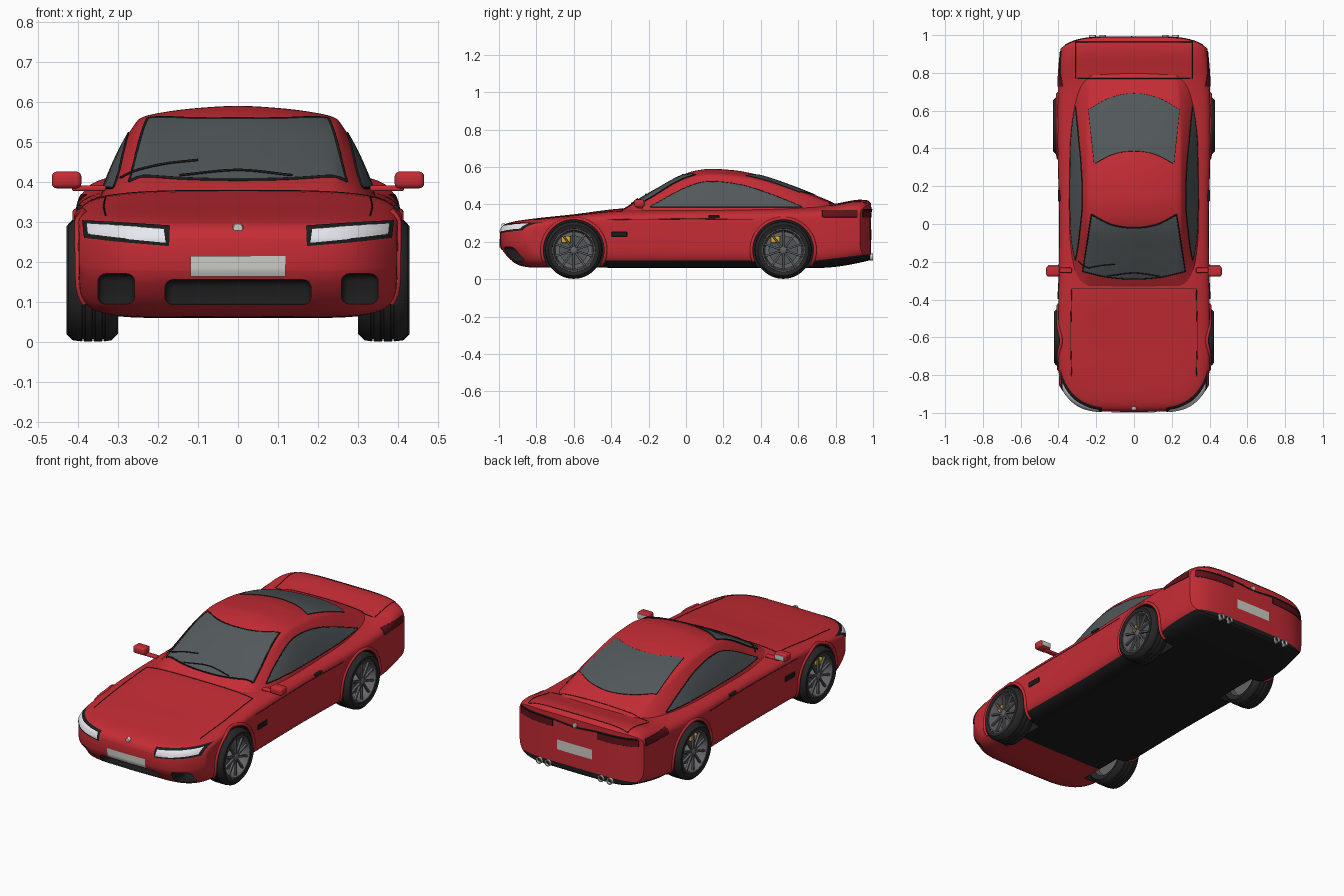
import bpy, bmesh, math
from mathutils import Vector, Matrix
from mathutils.bvhtree import BVHTree

if "Cube" in bpy.data.objects:
    bpy.data.objects.remove(bpy.data.objects["Cube"])

def mat(name, *c):
    m = bpy.data.materials.new(name)
    m.diffuse_color = (*c, 1)
    m.use_nodes = True
    m.node_tree.nodes["Principled BSDF"].inputs["Base Color"].default_value = m.diffuse_color
    return m

RED, BLACK, GLASS = mat("red_paint", .56, .025, .035), mat("black", .012, .012, .013), mat("glass", .085, .1, .105)
TYRE, RIM, LAMP = mat("rubber", .02, .02, .02), mat("rim_grey", .13, .13, .14), mat("lamp", .8, .8, .86)
TAIL, PLATE, YELLOW = mat("tail_red", .12, .006, .01), mat("plate", .6, .6, .57), mat("yellow", .75, .42, .02)

def finish(bm, name, mats, angle=35):
    bmesh.ops.remove_doubles(bm, verts=bm.verts, dist=1e-5)
    bmesh.ops.recalc_face_normals(bm, faces=bm.faces)
    me = bpy.data.meshes.new(name)
    bm.to_mesh(me)
    bm.free()
    ob = bpy.data.objects.new(name, me)
    bpy.context.collection.objects.link(ob)
    for m in mats:
        me.materials.append(m)
    smooth(ob, angle)
    return ob

def smooth(ob, angle=35):
    bpy.ops.object.select_all(action='DESELECT')
    ob.select_set(True)
    bpy.context.view_layer.objects.active = ob
    bpy.ops.object.shade_smooth_by_angle(angle=math.radians(angle))

def to_bm(verts, faces):
    bm = bmesh.new()
    vs = [bm.verts.new(v) for v in verts]
    for f in faces:
        bm.faces.new([vs[i] for i in f])
    return bm

def table(*pts):
    """Monotone smooth interpolation through (y, value) pairs."""
    d = [(b[1] - a[1]) / (b[0] - a[0]) for a, b in zip(pts, pts[1:])]
    m = [d[0]] + [2 * a * b / (a + b) if a * b > 0 else 0 for a, b in zip(d, d[1:])] + [d[-1]]
    def f(y):
        i = max([k for k in range(len(d)) if pts[k][0] <= y] or [0])
        h = pts[i + 1][0] - pts[i][0]
        t = min(max((y - pts[i][0]) / h, 0), 1)
        return ((1 + 2 * t) * (1 - t) ** 2 * pts[i][1] + t * (1 - t) ** 2 * h * m[i]
                + t * t * (3 - 2 * t) * pts[i + 1][1] + t * t * (t - 1) * h * m[i + 1])
    return f

def spline(pts, n):
    """n+1 points on a Catmull-Rom curve."""
    p = [Vector(q) for q in pts]
    p = [2 * p[0] - p[1]] + p + [2 * p[-1] - p[-2]]
    out = []
    for k in range(n + 1):
        s = k / n * (len(pts) - 1)
        i = min(int(s), len(pts) - 2)
        t, (a, b, c, d) = s - i, p[i:i + 4]
        out.append(.5 * (2 * b + (c - a) * t + (2 * a - 5 * b + 4 * c - d) * t * t + (3 * b - a - 3 * c + d) * t ** 3))
    return out

def grid(rows, cols, closed):
    return [(r * cols + c, r * cols + (c + 1) % cols, (r + 1) * cols + (c + 1) % cols, (r + 1) * cols + c)
            for r in range(rows - 1) for c in range(cols if closed else cols - 1)]

# lower body: superellipse sections with bowed nose and tail
width = table((-1, .397), (-.6, .402), (0, .396), (.5, .405), (.8, .402), (1, .388))
top = table((-1, .245), (-.985, .28), (-.96, .297), (-.9, .312), (-.6, .347), (-.3, .38), (.5, .39),
            (.72, .395), (.8, .404), (.93, .425), (.97, .422), (.99, .405))
mid = table((-1, .22), (-.95, .245), (-.8, .27), (-.3, .3), (1, .31))
low = table((-1, .195), (-.985, .155), (-.93, .095), (-.88, .07), (-.82, .062), (.7, .06), (.98, .1), (.99, .108))
power = table((-1, 6), (-.8, 5.5), (-.3, 3.5), (.6, 3.5), (1, 4.5))
N, ROWS = 72, 70
bverts = []
for r in range(ROWS):
    y = -.0025 - .9925 * math.cos(math.pi * r / (ROWS - 1))
    for k in range(N):
        t = 2 * math.pi * k / N
        c, s = math.cos(t), math.sin(t)
        e, zz = (2 / power(y), top(y)) if s >= 0 else (2 / 7, low(y))
        x = math.copysign(abs(c) ** e if abs(c) > 1e-9 else 0, c) * width(y)
        bow = (abs(x) / .4) ** 5
        yy = y + bow * (.15 * max(0, -.55 - y) / .45 - .07 * max(0, y - .6) / .39)
        bverts.append((x, yy, mid(y) + (zz - mid(y)) * abs(s) ** e))
bfaces = grid(ROWS, N, True)
for o in (0, (ROWS - 1) * N):
    bfaces += [(o + k, o + k + 1, o + N - k - 1, o + N - k) for k in range(1, N // 2 - 1)]
    bfaces += [(o, o + 1, o + N - 1), (o + N // 2 - 1, o + N // 2, o + N // 2 + 1)]

# cabin: one section shape scaled along the roof line
roof = table((-.36, .36), (-.29, .405), (-.15, .487), (-.02, .557), (.05, .58), (.13, .59), (.25, .583),
             (.39, .557), (.55, .505), (.69, .45), (.8, .402), (.86, .36))
base = table((-.36, .34), (0, .352), (.4, .352), (.7, .335), (.86, .3))
half = [(1, 0), (.96, .2), (.85, .55), (.74, .81), (.67, .895), (.5, .945), (.28, .98), (0, 1)]
section = spline(half + [(-u, v) for u, v in half[-2::-1]], 56)
cverts = [(p.x * base(y), y, .33 + p.y * (roof(y) - .33))
          for y in (-.36 + 1.22 * i / 60 for i in range(61)) for p in section]
cfaces = grid(61, 57, False)
bvh = BVHTree.FromPolygons(bverts + cverts, bfaces + [tuple(i + len(bverts) for i in f) for f in cfaces])
finish(to_bm(cverts, cfaces), "cabin", [RED])

def cast(a, b, view, off):
    """Project a 2D point from a view on to the car skin."""
    o, d = {"front": ((a, -2, b), (0, 1, 0)), "back": ((a, 2, b), (0, -1, 0)), "top": ((a, b, 2), (0, 0, -1)),
            1: ((2, a, b), (-1, 0, 0)), -1: ((-2, a, b), (1, 0, 0))}[view]
    d = Vector(d)
    p, n = bvh.ray_cast(Vector(o), d)[:2]
    if p is None:
        p, n = bvh.find_nearest(Vector(o) + 1.3 * d)[:2]
    return p + (n if n.dot(d) < 0 else -n) * off

def line(name, pts, view, m=BLACK, r=.002, n=40, off=0):
    cu = bpy.data.curves.new(name, 'CURVE')
    cu.dimensions, cu.bevel_depth, cu.bevel_resolution, cu.use_fill_caps = '3D', r, 2, True
    pts = [cast(p.x, p.y, view, off) for p in spline(pts, n)]
    sp = cu.splines.new('POLY')
    sp.points.add(len(pts) - 1)
    for q, p in zip(sp.points, pts):
        q.co = (*p, 1)
    cu.materials.append(m)
    bpy.context.collection.objects.link(bpy.data.objects.new(name, cu))

def patch(name, upper, lower, view, m, off=.003, frame=0):
    U, L = spline(upper, 32), spline(lower, 32)
    vs = [cast(*a.lerp(b, j / 10), view, off) for j in range(11) for a, b in zip(U, L)]
    finish(to_bm(vs, grid(11, 33, False)), name, [m], 50)
    if frame:
        for nm, e in (("upper", upper), ("lower", lower), ("start", [upper[0], lower[0]]), ("end", [upper[-1], lower[-1]])):
            line(f"{name}_trim_{nm}", e, view, BLACK, frame, 32, .001)

def rect(x0, x1, z0, z1):
    return [(x0, z1), (x1, z1)], [(x0, z0), (x1, z0)]

def box(name, loc, size, m, bevel=.008):
    bm = bmesh.new()
    bmesh.ops.create_cube(bm, size=1, matrix=Matrix.Translation(loc) @ Matrix.Diagonal((*size, 1)))
    bmesh.ops.bevel(bm, geom=bm.edges[:], offset=bevel, segments=4, profile=.5, affect='EDGES')
    return finish(bm, name, m if isinstance(m, list) else [m])

def lathe(name, prof, loc, axis, m, n=48):
    """Revolve (radius, offset) pairs about x or y."""
    vs = []
    for r, a in prof:
        for k in range(n):
            c, s = r * math.cos(2 * math.pi * k / n), r * math.sin(2 * math.pi * k / n)
            vs.append(Vector(loc) + Vector((a, c, s) if axis == 'x' else (c, a, s)))
    return finish(to_bm(vs, grid(len(prof), n, True)), name, m if isinstance(m, list) else [m], 40)

# body with black sills and floor, wheel arches and intakes cut out
bm = to_bm(bverts, bfaces)
for co, no in (((0, 0, .1), (0, 0, 1)), ((0, .7, .1), (0, -.12, 1))):
    bmesh.ops.bisect_plane(bm, geom=bm.verts[:] + bm.edges[:] + bm.faces[:], plane_co=co, plane_no=no)
for f in bm.faces:
    c = f.calc_center_median()
    f.material_index = int(c.y > -.6 and c.z < .1 + .12 * max(0, c.y - .7))
body = finish(bm, "body", [RED, BLACK])
cutters = [box("centre_intake_cutter", (0, -1, .125), (.365, .3, .062), [RED, BLACK], .02)]
for s in (1, -1):
    cutters.append(box("side_intake_cutter", (s * .304, -1, .133), (.092, .34, .076), [RED, BLACK], .02))
    for y in (-.6, .52):
        cutters.append(lathe("arch_cutter", [(0, s * .27), (.163, s * .27), (.163, s * .6), (0, s * .6)],
                             (0, y, .155), 'x', [RED, BLACK], 64))
for c in cutters:
    c.hide_render = True
    for p in c.data.polygons:
        p.material_index = 1
    md = body.modifiers.new("cut", 'BOOLEAN')
    md.operation, md.solver, md.object = 'DIFFERENCE', 'EXACT', c
    bpy.context.view_layer.objects.active = body
    bpy.ops.object.modifier_apply(modifier=md.name)
    bpy.data.objects.remove(c)
smooth(body)

# glass
patch("windscreen", [(-.225, .05), (-.12, -.003), (0, -.02), (.12, -.003), (.225, .05)],
      [(-.27, -.25), (-.14, -.28), (0, -.29), (.14, -.28), (.27, -.25)], "top", GLASS, frame=.004)
patch("rear_window", [(-.21, .32), (-.11, .37), (0, .387), (.11, .37), (.21, .32)],
      [(-.24, .605), (-.13, .665), (0, .69), (.13, .665), (.24, .605)], "top", GLASS, frame=.002)
# wipers
line("wiper_long", [(-.29, .407), (-.25, .425), (-.18, .441), (-.1, .45)], "front", r=.003, off=.006)
line("wiper_short", [(-.145, .412), (0, .425), (.135, .412)], "front", r=.003, off=.006)
# panel seams
line("bonnet_rear_seam", [(-.33, -.34), (.33, -.34)], "top")
line("deck_front_seam", [(-.3, .77), (.3, .77)], "top")
line("deck_rear_seam", [(-.31, .963), (.31, .963)], "top")
line("tail_strip", [(-.36, .372), (-.15, .372), (0, .362), (.15, .372), (.36, .372)], "back", r=.004)
# plates and plain round badges
patch("front_plate", *rect(-.118, .118, .165, .215), "front", PLATE, .004)
patch("rear_plate", *rect(-.11, .11, .21, .265), "back", PLATE, .004)
for nm, v, z, d in (("front_badge", "front", .284, -1), ("rear_badge", "back", .372, 1)):
    lathe(nm, [(0, d * .006), (.011, d * .005), (.014, 0), (.014, -d * .012)], cast(0, z, v, 0), 'y', PLATE, 24)

for s, side in ((1, "right"), (-1, "left")):
    patch(side + "_window", [(-.19, .387), (-.06, .46), (.05, .508), (.15, .521), (.3, .502), (.45, .455), (.62, .387)],
          [(-.19, .385), (.62, .385)], s, GLASS, frame=.003)
    # lamps
    patch(side + "_headlamp_surround", [(s * .17, .29), (s * .28, .297), (s * .388, .303)],
          [(s * .172, .24), (s * .28, .249), (s * .383, .26)], "front", BLACK, .002)
    patch(side + "_headlamp", [(s * .185, .28), (s * .28, .288), (s * .376, .294)],
          [(s * .18, .248), (s * .28, .258), (s * .372, .269)], "front", LAMP, .0045)
    patch(side + "_tail_lamp", *rect(s * .14, s * .365, .332, .367), "back", TAIL, .003, .002)
    patch(side + "_tail_lamp_wrap", *rect(.73, .915, .333, .367), s, TAIL, .003, .002)
    # seams, handle and vent
    line(side + "_bonnet_seam", [(s * .33, -.34), (s * .335, -.6), (s * .33, -.81)], "top")
    line(side + "_deck_seam", [(s * .31, .77), (s * .31, .963)], "top")
    line(side + "_belt_crease", [(-.42, .318), (0, .322), (.36, .32)], s, r=.0015)
    h = cast(.15, .336, s, 0)
    box(side + "_door_handle", h, (.018, .06, .012), BLACK, .004)
    patch(side + "_vent", *rect(-.395, -.315, .228, .252), s, BLACK, .003, .003)
    # mirror
    box(side + "_mirror", (s * .428, -.25, .405), (.074, .056, .042), RED, .013)
    box(side + "_mirror_glass", (s * .428, -.221, .405), (.056, .006, .028), PLATE, .002)
    box(side + "_mirror_arm", (s * .372, -.245, .384), (.085, .028, .014), RED, .005)
    # exhausts
    for i, x in enumerate((.165, .22)):
        lathe(f"{side}_exhaust_{i}", [(.018, .9), (.018, 1), (.013, 1), (.013, .96), (0, .96)],
              (s * x, 0, .118), 'y', PLATE, 24)
    # wheels
    for y, end, w in ((-.6, "front", 0), (.52, "rear", .004)):
        nm, c = f"{side}_{end}", (0, y, .155)
        line(nm + "_arch_lip", [(y + .17 * math.cos(math.radians(a)), .155 + .17 * math.sin(math.radians(a)))
                                for a in range(-28, 209, 12)], s, RED, .009, 60)
        prof = [(.108, .31), (.135, .3), (.15, .315)]
        for g in (.335, .36, .385):
            prof += [(.153, g - .004), (.147, g - .003), (.147, g + .003), (.153, g + .004)]
        prof += [(.15, .41), (.135, .424), (.115, .42), (.108, .405)]
        lathe(nm + "_tyre", [(r, s * (a + w)) for r, a in prof], c, 'x', TYRE, 64)
        lathe(nm + "_rim", [(r, s * (a + w)) for r, a in
                            [(0, .335), (.098, .335), (.103, .41), (.108, .418), (.114, .418), (.114, .32)]], c, 'x', RIM, 64)
        lathe(nm + "_brake_disc", [(r, s * a) for r, a in [(0, .368), (.078, .368), (.078, .355)]], c, 'x', GLASS)
        lathe(nm + "_hub", [(r, s * (a + w)) for r, a in [(0, .414), (.014, .414), (.022, .408), (.024, .36)]], c, 'x', RIM, 24)
        box(nm + "_caliper", (s * .378, y - .042, .155 + .057), (.03, .05, .036), YELLOW, .008)
        for k in range(10):
            sp = box(f"{nm}_spoke_{k}", (s * (.404 + w), 0, .062), (.014, .011, .09), RIM, .003)
            sp.data.transform(Matrix.Translation(c) @ Matrix.Rotation(math.pi * k / 5, 4, 'X'))
